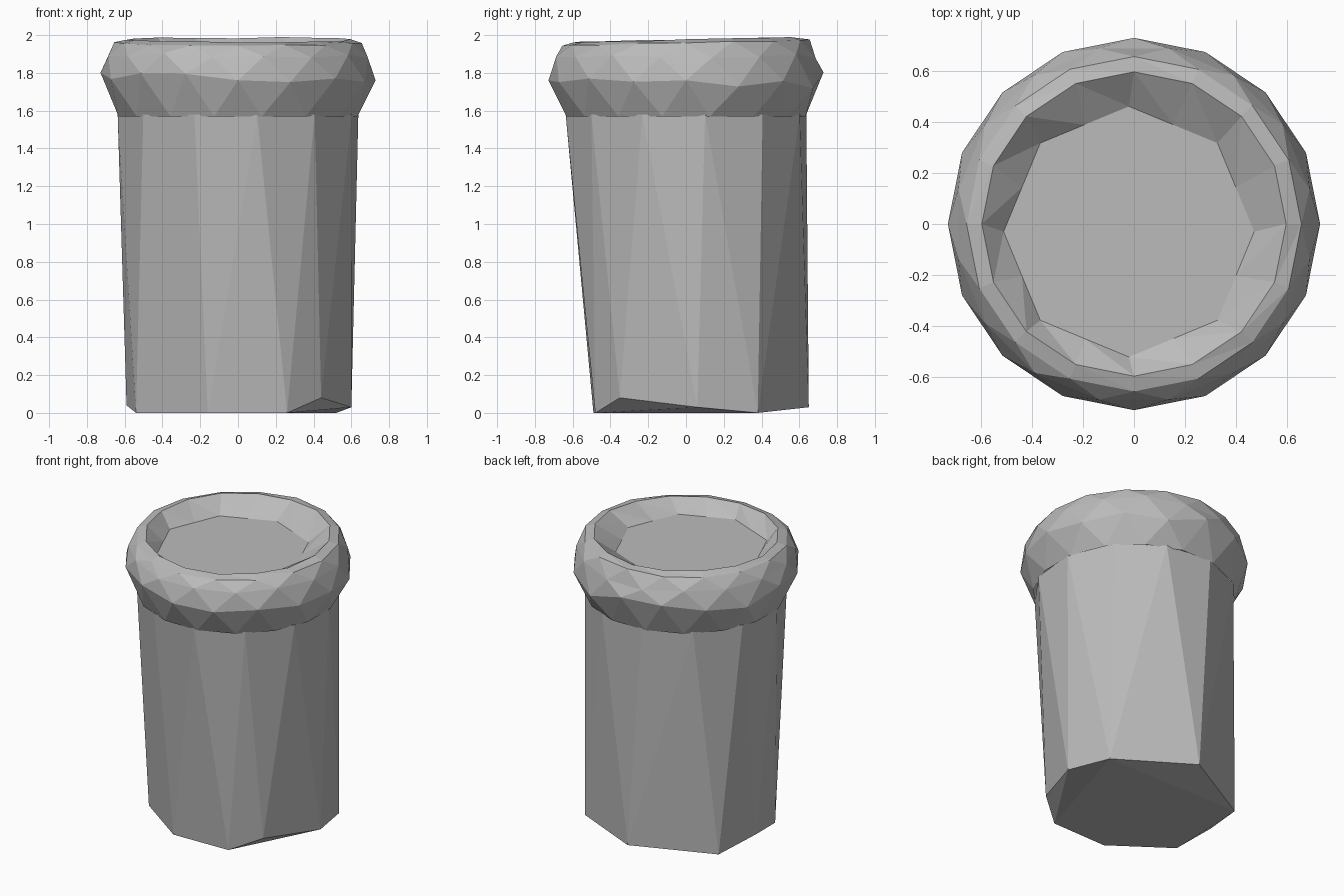
import bpy, bmesh, math, random
from mathutils import Vector

random.seed(4)
cube = bpy.data.objects.get("Cube")
if cube:
    bpy.data.objects.remove(cube)

grey = bpy.data.materials.new("plain grey")
grey.use_nodes = True
colour = (0.5, 0.5, 0.5, 1)
grey.diffuse_color = colour
grey.node_tree.nodes["Principled BSDF"].inputs["Base Color"].default_value = colour


def finish(bm, name):
    bmesh.ops.recalc_face_normals(bm, faces=bm.faces)
    mesh = bpy.data.meshes.new(name)
    bm.to_mesh(mesh)
    bm.free()
    mesh.materials.append(grey)
    obj = bpy.data.objects.new(name, mesh)
    bpy.context.collection.objects.link(obj)
    return obj


def ring(n, radius, z, turn=0.0, wobble=0.0, cx=0.0, cy=0.0, tilt=0.0):
    """Points round a circle, turned by a fraction of a step, rising to the back by tilt."""
    pts = []
    for i in range(n):
        a = math.tau * (i + turn) / n
        y = cy + radius * math.sin(a)
        dz = random.uniform(-wobble, wobble)
        pts.append(Vector((cx + radius * math.cos(a), y, z + dz + tilt * y)))
    return pts


# Faceted body: an uneven foot hulled to a rounder neck
foot = [(-.16, -.49, 0), (.26, -.48, 0), (.44, -.35, .08), (.60, .06, .03), (.52, .38, 0),
        (0, .65, .03), (-.52, .38, 0), (-.59, .06, .04), (-.54, -.22, 0)]
bm = bmesh.new()
for p in foot:
    bm.verts.new(p)
for p in ring(12, .645, 1.58, turn=.3):
    bm.verts.new(p)
bmesh.ops.convex_hull(bm, input=bm.verts)
finish(bm, "body")

# Lid: stacked rings, each half a step round from the last, then a sunken floor
N = 16
rows = [ring(N, .645, 1.57, .5),
        ring(N, .728, 1.76, 0, .05),
        ring(N, .70, 1.89, .5, .015),
        ring(N, .655, 1.96, 0, .005, tilt=.02),
        ring(N, .595, 1.975, 0, .004, tilt=.02)]
floor = ring(N, .49, 1.88, 0, cx=-.02, cy=-.03)
for i in range(1, N, 2):  # straighten to eight sides
    floor[i] = (floor[i - 1] + floor[(i + 1) % N]) / 2
rows.append(floor)
turns = [.5, 0, .5, 0, 0, 0]

bm = bmesh.new()
loops = [[bm.verts.new(p) for p in row] for row in rows]
for k in range(len(loops) - 1):
    low, high = loops[k], loops[k + 1]
    for i in range(N):
        j = (i + 1) % N
        if turns[k] > turns[k + 1]:
            bm.faces.new((low[i], high[j], high[i]))
            bm.faces.new((low[i], low[j], high[j]))
        else:
            bm.faces.new((low[i], low[j], high[i]))
            bm.faces.new((low[j], high[j], high[i]))
bm.faces.new(loops[-1])
finish(bm, "lid")
